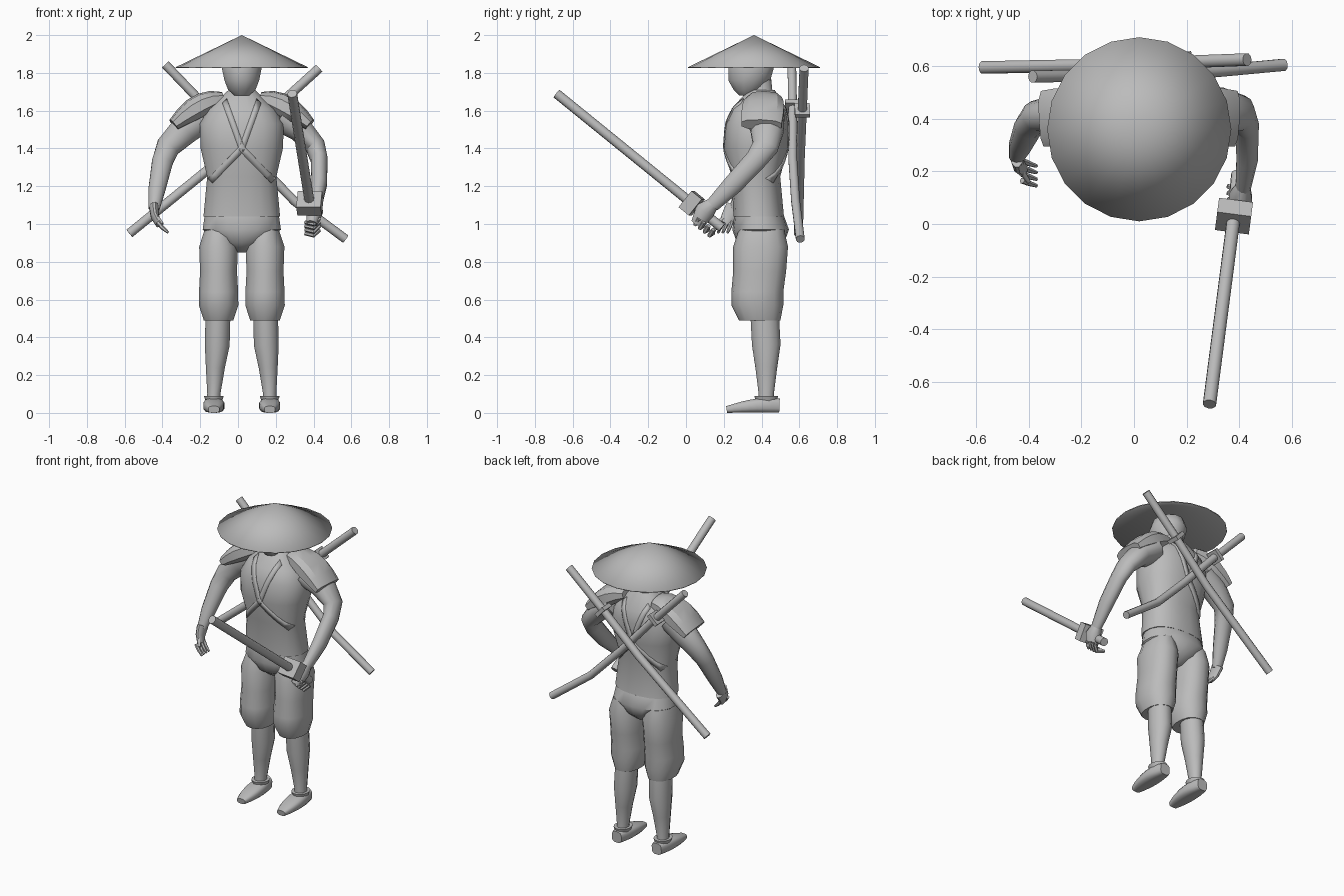
import bpy, math
from mathutils import Vector

cube = bpy.data.objects.get("Cube")
if cube:
    bpy.data.objects.remove(cube, do_unlink=True)

GREY = (0.5, 0.5, 0.5, 1)
material = bpy.data.materials.new("plain grey")
material.use_nodes = True
material.diffuse_color = GREY
material.node_tree.nodes["Principled BSDF"].inputs["Base Color"].default_value = GREY

MIDDLE = 0.02    # centre line of the body
BOXY = 0.85      # roundness power of the tunic section
RIGHT, BACK, UP = Vector((1, 0, 0)), Vector((0, 1, 0)), Vector((0, 0, 1))
SIDES = {"left": 1, "right": -1}


def finish(mesh, sharp=40):
    mesh.materials.append(material)
    mesh.shade_smooth()
    mesh.set_sharp_from_angle(angle=math.radians(sharp))


def make(name, verts, faces, sharp=40):
    mesh = bpy.data.meshes.new(name)
    mesh.from_pydata(verts, [], faces)
    finish(mesh, sharp)
    part = bpy.data.objects.new(name, mesh)
    bpy.context.collection.objects.link(part)
    return part


def bend(value, power):
    return math.copysign(abs(value) ** power, value)


def skin(name, rings, sides=12, wide=RIGHT, axis=None, power=1, sharp=40):
    """Skin closed rings, each given as centre, half width along wide, other half width."""
    centres = [Vector(centre) for centre, *_ in rings]
    last = len(rings) - 1
    verts = []
    for i, (_, width, depth) in enumerate(rings):
        along = axis or (centres[min(i + 1, last)] - centres[max(i - 1, 0)]).normalized()
        across = (wide - along * wide.dot(along)).normalized()
        normal = along.cross(across)
        for k in range(sides):
            angle = math.tau * (k + 0.5) / sides
            verts.append(centres[i] + across * width * bend(math.cos(angle), power)
                         + normal * depth * bend(math.sin(angle), power))
    faces = []
    for start in range(0, last * sides, sides):
        for k in range(sides):
            low, high = start + k, start + (k + 1) % sides
            faces.append((low, high, high + sides, low + sides))
    faces.append(tuple(reversed(range(sides))))
    faces.append(tuple(range(last * sides, len(verts))))
    return make(name, verts, faces, sharp)


def column(name, rows, x=MIDDLE, **options):
    """Level sections given as height, front, back, half width."""
    rings = [((x, (front + back) / 2, z), half, (back - front) / 2) for z, front, back, half in rows]
    return skin(name, rings, axis=UP, **options)


def limb(name, path, widths, flat=1, **options):
    return skin(name, [(point, w, w * flat) for point, w in zip(path, widths)], **options)


# Conical straw hat, hollow beneath
bpy.ops.mesh.primitive_cone_add(vertices=20, radius1=0.35, depth=0.17, end_fill_type="NOTHING",
                                location=(MIDDLE, 0.36, 1.915))
hat = bpy.context.object
hat.name = "straw_hat"
finish(hat.data)
hat.modifiers.new("thickness", "SOLIDIFY").thickness = 0.006

# Head and neck
column("head", [(1.68, .28, .36, .04), (1.71, .25, .4, .075), (1.76, .22, .45, .095),
                (1.83, .22, .47, .11), (1.89, .24, .45, .09), (1.92, .3, .4, .04)])
column("neck", [(1.62, .3, .5, .09), (1.7, .33, .46, .06), (1.8, .33, .45, .06)])

# Tunic, widest at the chest
tunic_rows = [(1.04, .25, .52, .205), (1.25, .24, .5, .185), (1.4, .2, .54, .22),
              (1.53, .21, .545, .225), (1.61, .24, .535, .18), (1.71, .33, .47, .07)]
column("tunic", tunic_rows, sides=20, power=BOXY)


def tunic_surface(x, z, side):
    """Depth of the tunic surface at a point, on its front or back side."""
    for lower, upper in zip(tunic_rows, tunic_rows[1:]):
        if lower[0] <= z <= upper[0]:
            mix = (z - lower[0]) / (upper[0] - lower[0])
            _, front, back, half = (a + (b - a) * mix for a, b in zip(lower, upper))
            reach = 1 - min(1, abs(x) / half) ** (2 / BOXY)
            return (front + back) / 2 + side * (back - front) / 2 * reach ** (BOXY / 2)


# Crossed chest and back straps that follow the tunic
for place, side in (("chest", -1), ("back", 1)):
    for hand, s in SIDES.items():
        verts, steps = [], 12
        for i in range(steps + 1):
            t = 2 * i / steps - 1
            x = -s * t * (.09 if t < 0 else .165)
            z = 1.4 - t * (.25 if t < 0 else .17)
            for edge in (-.012, .012):
                px, pz = x + edge, z - s * edge
                verts.append((MIDDLE + px, tunic_surface(px, pz, side), pz))
        faces = [(i, i + 1, i + 3, i + 2) for i in range(0, 2 * steps, 2)]
        strap = make(f"{place}_strap_{hand}", verts, faces)
        band = strap.modifiers.new("thickness", "SOLIDIFY")
        band.thickness, band.offset = .01, 0

# Hips, tapering to the crotch
column("hips", [(.85, .34, .46, .03), (.9, .27, .52, .12), (.97, .245, .545, .21),
                (1.04, .255, .52, .2)], sides=18, power=.9)

for hand, s in SIDES.items():
    # Baggy trouser leg and shin
    column(f"{hand}_trouser_leg", [(.49, .28, .5, .08), (.57, .24, .515, .107), (.64, .24, .515, .106),
                                   (.75, .25, .53, .1), (.88, .25, .54, .105), (.97, .28, .52, .075)],
           x=MIDDLE + s * .123, sides=14, power=.9)
    shin = [(MIDDLE + s * x, y, z) for x, y, z in
            ((.125, .415, .55), (.13, .425, .36), (.14, .425, .24), (.148, .425, .1), (.148, .425, .05))]
    limb(f"{hand}_shin", shin, (.068, .068, .052, .036, .04), flat=1.15)

    # Shoe, low at the toe and tall at the heel
    foot = MIDDLE + s * .148
    shoe = []
    for i in range(8):
        t = i / 7
        height = .018 + .022 * math.sin(t * 2)
        shoe.append(((foot, .215 + .28 * t, height), .057 * math.sin(.4 + 2.2 * t) ** .7, height))
    skin(f"{hand}_shoe", shoe, power=.65)
    column(f"{hand}_shoe_collar", [(.05, .37, .48, .04), (.09, .36, .49, .055)], x=foot)

    # Flared shoulder guard, drooping outward
    guard = []
    for i in range(6):
        t = i / 5
        swell = math.sin(math.pi * t)
        guard.append(((MIDDLE + s * (.1 + .26 * t), .42 - .02 * t, 1.665 - .14 * t ** 1.6),
                      .075 + .035 * t + .02 * swell, .035 + .03 * swell))
    skin(f"{hand}_shoulder_guard", guard, sides=10, wide=BACK, power=.75, sharp=30)

# Right arm hanging, left arm reaching forward
limb("right_arm", [(-.19, .42, 1.57), (-.28, .42, 1.5), (-.37, .41, 1.41), (-.4, .37, 1.33),
                   (-.43, .3, 1.18), (-.445, .255, 1.08)], (.08, .075, .06, .052, .042, .028),
     flat=1.1, wide=BACK)
limb("left_arm", [(.22, .42, 1.57), (.33, .43, 1.5), (.41, .42, 1.41), (.43, .37, 1.34),
                  (.43, .25, 1.21), (.415, .14, 1.1)], (.08, .07, .055, .046, .042, .03), flat=1.3)

# Open right hand and gripping left hand
limb("right_palm", [(-.445, .26, 1.09), (-.44, .23, 1.04), (-.42, .205, 1)], (.026, .022, .016), flat=2)
limb("right_thumb", [(-.44, .22, 1.05), (-.4, .16, 1)], (.013, .008))
limb("left_fist", [(.415, .145, 1.11), (.405, .1, 1.07), (.39, .06, 1)], (.028, .046, .03), flat=1.2)
for finger in range(4):
    shift = finger * .025
    limb(f"right_finger_{finger}", [(-.425, .24 - shift, 1.01), (-.4, .23 - shift, .98),
                                    (-.37, .22 - shift, .955)], (.012, .011, .007), sides=6, wide=BACK)
    y, z = .07 + shift, 1.03 - shift * .8
    limb(f"left_finger_{finger}", [(.43, y, z), (.4, y - .02, z - .03), (.355, y, z - .02)],
         (.012, .013, .01), sides=6, wide=BACK)


# Swords: a round bar with a block guard at a fraction of the first stretch
def sword(name, path, radius, guard_size, fraction=.95):
    limb(name, path, [radius] * len(path), sides=10, wide=BACK, sharp=50)
    start, end = Vector(path[0]), Vector(path[1])
    bpy.ops.mesh.primitive_cube_add(size=1, location=start.lerp(end, fraction))
    block = bpy.context.object
    block.name = name + "_guard"
    block.rotation_euler = (end - start).to_track_quat("Z", "Y").to_euler()
    block.scale = guard_size
    finish(block.data)


sword("held_sword", [(.287, -.685, 1.69), (.38, .03, 1.11), (.395, .19, .98)], .026, (.13, .11, .07), 1)
sword("back_sword_straight", [(.43, .625, 1.825), (.17, .615, 1.59), (-.07, .605, 1.36),
                              (-.575, .595, .95)], .025, (.08, .08, .025))
sword("back_sword_curved", [(-.385, .56, 1.845), (-.16, .565, 1.61), (.08, .565, 1.345),
                            (.3, .58, 1.12), (.57, .605, .92)], .024, (.08, .08, .025))
